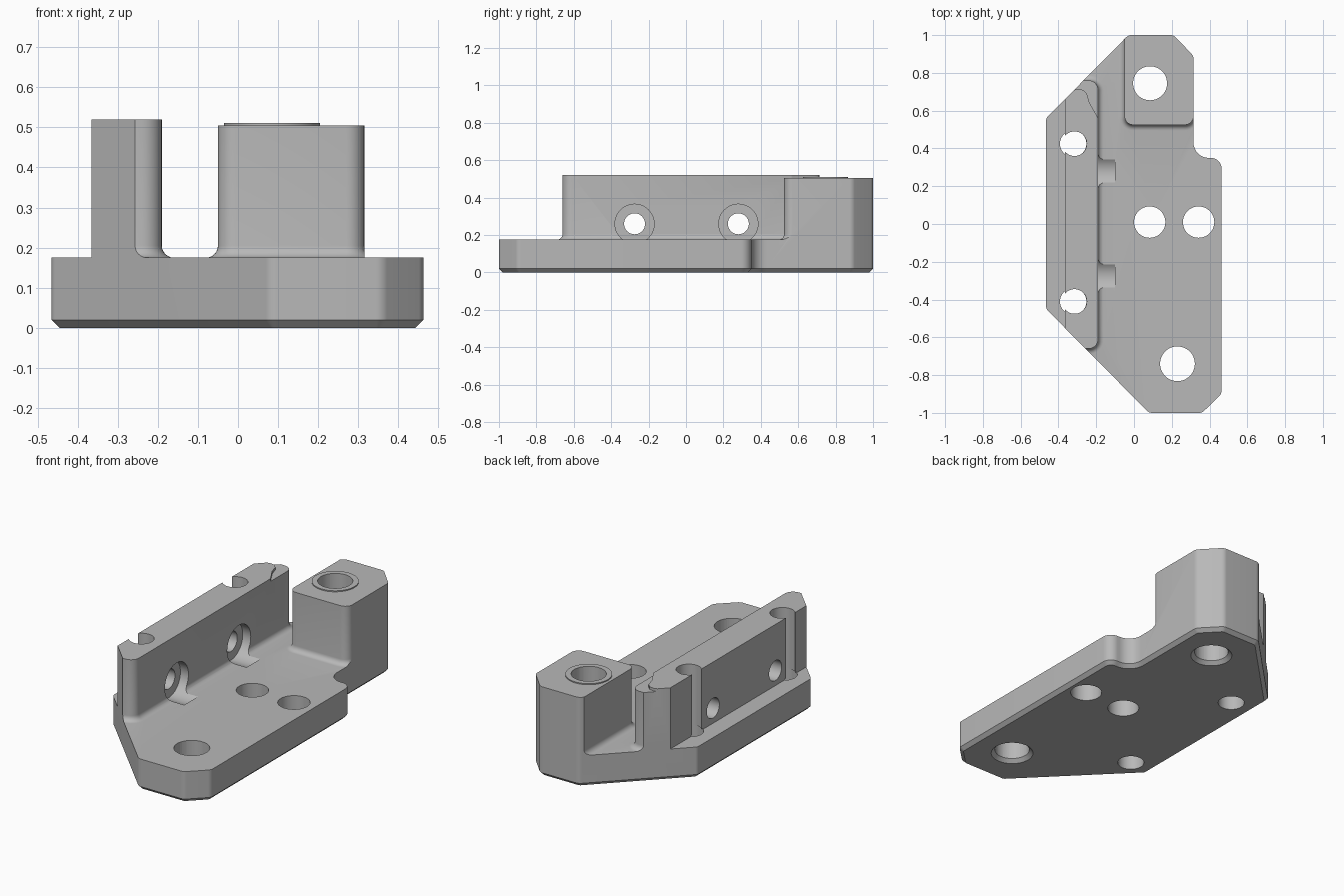
import bpy, bmesh, math
from mathutils import Vector, Matrix

cube = bpy.data.objects.get("Cube")
if cube:
    bpy.data.objects.remove(cube, do_unlink=True)

grey = bpy.data.materials.new("machined grey")
grey.use_nodes = True
COLOUR = (0.48, 0.48, 0.48, 1)
grey.diffuse_color = COLOUR
grey.node_tree.nodes["Principled BSDF"].inputs["Base Color"].default_value = COLOUR


def rounded(corners, seg=8):
    """Polygon outline from (x, y, radius) corners, each replaced by a tangent arc."""
    out, n = [], len(corners)
    for i, (x, y, r) in enumerate(corners):
        p = Vector((x, y))
        if r == 0:
            out.append(p)
            continue
        a = (Vector(corners[i - 1][:2]) - p).normalized()
        b = (Vector(corners[(i + 1) % n][:2]) - p).normalized()
        half = a.angle(b) / 2
        centre = p + (a + b).normalized() * r / math.sin(half)
        start = p + a * r / math.tan(half) - centre
        end = p + b * r / math.tan(half) - centre
        sweep = start.angle_signed(end)
        for k in range(seg + 1):
            out.append(centre + Matrix.Rotation(-sweep * k / seg, 2) @ start)
    return out


def inset(pts, d):
    """Move a counter-clockwise outline inward by d."""
    out = []
    for i, p in enumerate(pts):
        u = (p - pts[i - 1]).normalized()
        v = (pts[(i + 1) % len(pts)] - p).normalized()
        n1, n2 = Vector((-u.y, u.x)), Vector((-v.y, v.x))
        out.append(p + (n1 + n2) * d / (1 + n1.dot(n2)))
    return out


def loft(name, layers):
    """Closed solid through (outline, z) layers."""
    bm = bmesh.new()
    rings = [[bm.verts.new((p[0], p[1], z)) for p in pts] for pts, z in layers]
    for low, high in zip(rings, rings[1:]):
        for i in range(len(low)):
            bm.faces.new((low[i - 1], low[i], high[i], high[i - 1]))
    bm.faces.new(rings[0][::-1])
    bm.faces.new(rings[-1])
    bmesh.ops.recalc_face_normals(bm, faces=bm.faces)
    mesh = bpy.data.meshes.new(name)
    bm.to_mesh(mesh)
    bm.free()
    mesh.materials.append(grey)
    ob = bpy.data.objects.new(name, mesh)
    bpy.context.collection.objects.link(ob)
    return ob


def circle(x, y, r, n=48):
    return [(x + r * math.cos(2 * math.pi * i / n), y + r * math.sin(2 * math.pi * i / n))
            for i in range(n)]


def drill(name, x, y, r, z0, z1, r0=None):
    return loft(name, [(circle(x, y, r0 or r), z0), (circle(x, y, r), z1)])


def cross_drill(name, y, z, r, x0, x1):
    ob = loft(name, [(circle(0, 0, r), x0), (circle(0, 0, r), x1)])
    ob.data.transform(Matrix.Translation((0, y, z)) @ Matrix.Rotation(math.pi / 2, 4, 'Y'))
    return ob


def combine(body, tool, operation):
    mod = body.modifiers.new("combine", 'BOOLEAN')
    mod.object, mod.operation, mod.solver = tool, operation, 'EXACT'
    graph = bpy.context.evaluated_depsgraph_get()
    graph.update()
    mesh = bpy.data.meshes.new_from_object(body.evaluated_get(graph))
    body.modifiers.clear()
    body.data = mesh
    bpy.data.objects.remove(tool, do_unlink=True)


DECK, FILLET = 0.175, 0.03


def upright(name, x0, x1, y0, y1, top, r, flare_left):
    """Upright block whose foot flares into the deck with a fillet."""
    def ring(off):
        left = x0 - off if flare_left else x0
        rl = r + off if flare_left else 0
        return rounded([(left, y0 - off, rl), (x1 + off, y0 - off, r + off),
                        (x1 + off, y1 + off, r + off), (left, y1 + off, rl)])
    layers = [(ring(FILLET), 0.1)]
    for k in range(7):
        a = math.pi / 2 * k / 6
        layers.append((ring(FILLET * (1 - math.sin(a))), DECK + FILLET * (1 - math.cos(a))))
    return loft(name, layers + [(ring(0), top)])


# Deck slab, side wall, corner block and its raised ring
body = loft("bracket_body", [([(-2, -2), (2, -2), (2, 2), (-2, 2)], z) for z in (-0.1, DECK)])
combine(body, upright("wall", -0.365, -0.19, -0.66, 0.76, 0.52, 0.05, False), 'UNION')
combine(body, upright("corner_block", -0.05, 0.315, 0.525, 1.2, 0.505, 0.045, True), 'UNION')
combine(body, drill("raised_ring", 0.085, 0.745, 0.12, 0.4, 0.511), 'UNION')

# Trim everything to the plan outline, chamfered underneath
outline = rounded([
    (-0.465, -0.45, 0.03), (0.08, -1, 0.04), (0.36, -1, 0.04), (0.463, -0.9, 0.04),
    (0.463, 0.35, 0.055), (0.315, 0.35, 0.08), (0.315, 0.89, 0.04), (0.21, 1, 0.04),
    (-0.03, 1, 0.04), (-0.465, 0.56, 0.03)])
combine(body, loft("outline", [(inset(outline, 0.02), 0), (outline, 0.02), (outline, 0.8)]),
        'INTERSECT')

# Large dowel holes with chamfered mouths, and plain deck holes
for x, y, r in ((0.085, 0.745, 0.09), (0.23, -0.74, 0.092)):
    combine(body, drill("dowel_hole", x, y, r, -0.1, 0.7), 'DIFFERENCE')
    combine(body, drill("mouth", x, y, r - 0.005, -0.01, 0.025, r + 0.03), 'DIFFERENCE')
for x in (0.083, 0.342):
    combine(body, drill("deck_hole", x, 0.01, 0.083, -0.1, 0.4), 'DIFFERENCE')

# Vertical holes breaking out through the outer face of the wall
for y in (0.425, -0.41):
    combine(body, drill("base_hole", -0.322, y, 0.07, -0.1, DECK + 0.005), 'DIFFERENCE')
    combine(body, drill("wall_groove", -0.315, y, 0.065, 0.1, 0.7), 'DIFFERENCE')

# Counterbored cross holes in the wall
for y in (-0.275, 0.28):
    combine(body, cross_drill("cross_hole", y, 0.26, 0.056, -0.6, -0.2), 'DIFFERENCE')
    combine(body, cross_drill("counterbore", y, 0.26, 0.105, -0.24, -0.1), 'DIFFERENCE')

# Shallow relief at the rear end of the wall top
relief = [(-0.1, 0.5), (-0.1, 0.85), (-0.42, 0.85), (-0.33, 0.705), (-0.3, 0.715),
          (-0.27, 0.71), (-0.25, 0.69), (-0.235, 0.64), (-0.195, 0.57), (-0.16, 0.5)]
combine(body, loft("relief", [(relief, 0.505), (relief, 0.7)]), 'DIFFERENCE')

bpy.ops.object.select_all(action='DESELECT')
body.select_set(True)
bpy.context.view_layer.objects.active = body
bpy.ops.object.shade_smooth_by_angle(angle=math.radians(30))
